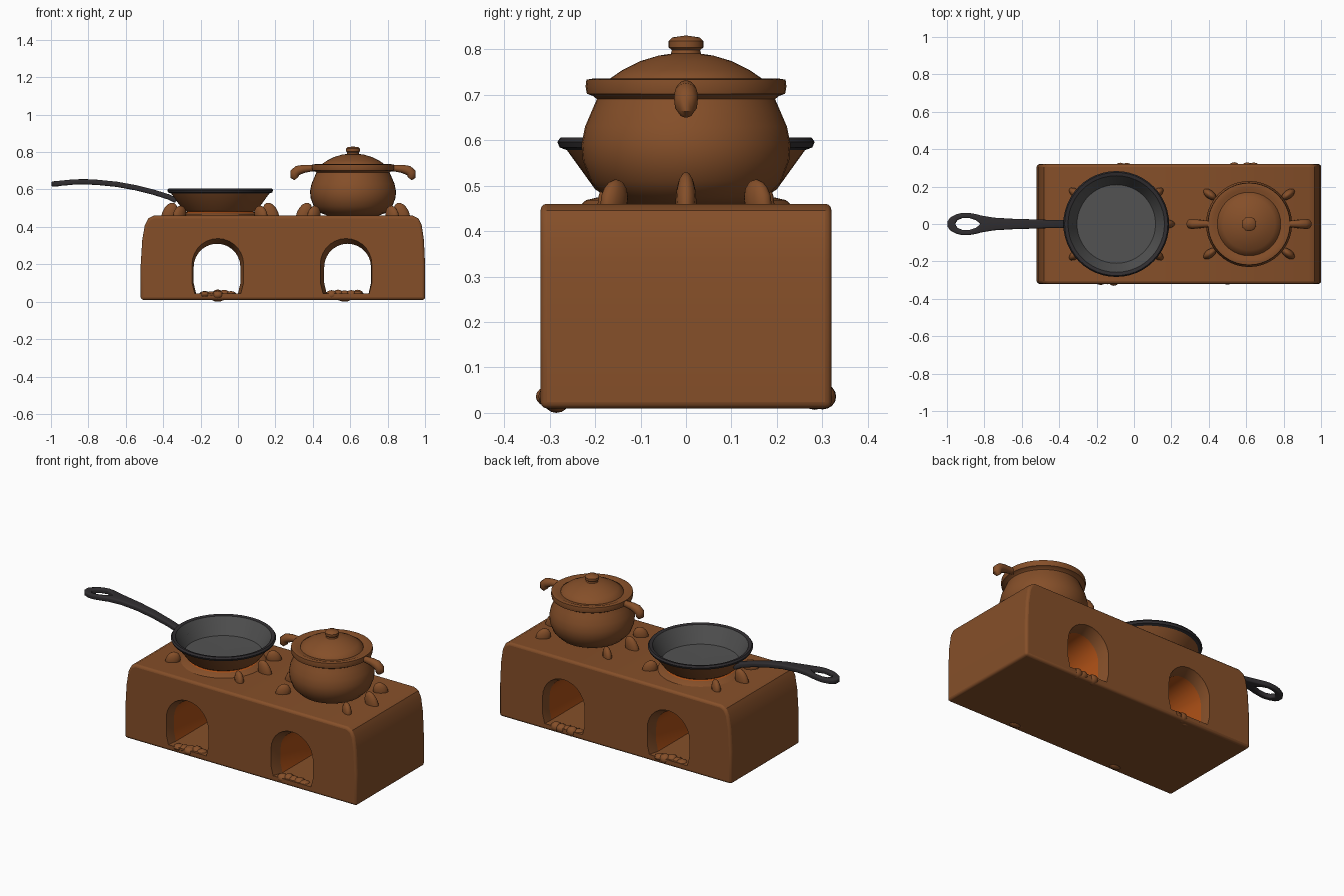
import bpy, bmesh, math, random
from mathutils import Vector, Matrix

if "Cube" in bpy.data.objects:
    bpy.data.objects.remove(bpy.data.objects["Cube"])

random.seed(4)
PAN_X, POT_X = -0.095, 0.615


def material(name, rgb):
    m = bpy.data.materials.new(name)
    m.diffuse_color = (*rgb, 1)
    m.use_nodes = True
    m.node_tree.nodes["Principled BSDF"].inputs["Base Color"].default_value = m.diffuse_color
    return m


CLAY = material("clay brown", (0.235, 0.078, 0.022))
FIRE = material("fired orange", (0.42, 0.08, 0.008))
GREY = material("pan grey", (0.085, 0.085, 0.085))
IRON = material("dark iron", (0.03, 0.027, 0.03))


def finish(bm, name, mats, angle=40):
    bmesh.ops.remove_doubles(bm, verts=bm.verts, dist=1e-5)
    bmesh.ops.recalc_face_normals(bm, faces=bm.faces)
    me = bpy.data.meshes.new(name)
    bm.to_mesh(me)
    bm.free()
    ob = bpy.data.objects.new(name, me)
    bpy.context.collection.objects.link(ob)
    for m in mats:
        me.materials.append(m)
    select(ob)
    bpy.ops.object.shade_smooth_by_angle(angle=math.radians(angle))
    return ob


def select(ob):
    bpy.ops.object.select_all(action='DESELECT')
    ob.select_set(True)
    bpy.context.view_layer.objects.active = ob


def apply_all(ob):
    select(ob)
    for m in list(ob.modifiers):
        bpy.ops.object.modifier_apply(modifier=m.name)


def loft(bm, rings, mat=lambda i: 0, caps=True):
    """Join closed rings of points into a skin."""
    vs = [[bm.verts.new(p) for p in r] for r in rings]
    n = len(vs[0])
    for i, (a, b) in enumerate(zip(vs, vs[1:])):
        for j in range(n):
            k = (j + 1) % n
            bm.faces.new((a[j], a[k], b[k], b[j])).material_index = mat(i)
    if caps:
        bm.faces.new(vs[0]).material_index = mat(0)
        bm.faces.new(vs[-1][::-1]).material_index = mat(len(vs) - 2)


def revolve(name, x, profile, mats, rule=lambda i: 0, seg=40, angle=40):
    bm = bmesh.new()
    rings = [[(x + r * math.cos(2 * math.pi * j / seg), r * math.sin(2 * math.pi * j / seg), z)
              for j in range(seg)] for r, z in profile]
    loft(bm, rings, rule)
    return finish(bm, name, mats, angle)


# Stove block: rounded-shoulder profile extruded front to back
side = [(-.52, .01), (-.52, .2), (-.512, .33), (-.498, .41), (-.48, .445), (-.45, .46),
        (.935, .46), (.965, .445), (.982, .41), (.994, .33), (1, .2), (1, .01)]
bm = bmesh.new()
loft(bm, [[(x, y, z) for x, z in side] for y in (-.32, .32)])
stove = finish(bm, "stove_block", [CLAY, FIRE])
bev = stove.modifiers.new("soft edges", 'BEVEL')
bev.width, bev.segments, bev.limit_method = .014, 3, 'ANGLE'
bev.angle_limit = math.radians(50)
apply_all(stove)


# Arched fire tunnels, flared at both mouths
def arch(cx, w, top, y, n=14):
    spring = top - w
    pts = [(cx - w * .9, y, .045), (cx - w, y, .1)]
    pts += [(cx - w * math.cos(math.pi * i / n), y, spring + w * math.sin(math.pi * i / n))
            for i in range(n + 1)]
    return pts + [(cx + w, y, .1), (cx + w * .9, y, .045)]


for cx, lean in ((-.108, -.004), (.578, .008)):
    bm = bmesh.new()
    loft(bm, [arch(cx, .142, .345, -.34), arch(cx, .136, .335, -.312),
              arch(cx + lean, .125, .31, -.26), arch(cx + lean, .125, .31, .26),
              arch(cx, .136, .335, .312), arch(cx, .142, .345, .34)])
    cutter = finish(bm, "tunnel_cutter", [CLAY])
    cutter.hide_render = True
    cut = stove.modifiers.new("tunnel", 'BOOLEAN')
    cut.object, cut.operation, cut.solver = cutter, 'DIFFERENCE', 'EXACT'
    apply_all(stove)
    bpy.data.objects.remove(cutter)

# Tunnel walls are fired orange, the floors stay clay
for p in stove.data.polygons:
    c = p.center
    inside = -.3 < c.x < .8 and .06 < c.z < .4 and abs(c.y) < .25
    p.material_index = 1 if inside else 0
select(stove)
bpy.ops.object.shade_smooth_by_angle(angle=math.radians(35))


# Lumps: egg-shaped pot rests and rubble
def egg(bm, loc, scale, tilt=Matrix()):
    m = Matrix.Translation(loc) @ tilt @ Matrix.Diagonal((*scale, 1))
    bmesh.ops.create_uvsphere(bm, u_segments=12, v_segments=8, radius=1, matrix=m)


for name, cx, ring in (("pan_rests", PAN_X, .272), ("pot_rests", POT_X, .262)):
    bm = bmesh.new()
    for deg in (0, 37, 143, 180, 217, 323):
        a = math.radians(deg)
        high = deg % 180 == 0
        tilt = Matrix.Rotation(a, 4, 'Z') @ Matrix.Rotation(math.radians(-22), 4, 'Y')
        egg(bm, (cx + ring * math.cos(a), ring * math.sin(a), .465),
            (.04, .023, .068 if high else .05), tilt)
    finish(bm, name, [CLAY], 60)

bm = bmesh.new()
for cx in (-.108, .57):
    for y in (-.29, .29):
        for i in range(5):
            egg(bm, (cx - .07 + i * .035, y + random.uniform(-.012, .012), .036),
                (.032, .03, random.uniform(.018, .03)))
    egg(bm, (cx, -.285, .03), (.045, .03, .03))
finish(bm, "tunnel_rubble", [CLAY], 30)

# Burner ring under the pan, with a glowing inner disc
revolve("pan_burner", PAN_X, [(.235, .455), (.22, .468), (.19, .475), (.17, .484), (.001, .484)],
        [CLAY, FIRE], lambda i: 1 if i > 1 else 0)

# Frying pan: clay outside, iron rim, grey inside
revolve("frying_pan", PAN_X,
        [(.001, .482), (.185, .482), (.2, .492), (.262, .578), (.278, .584), (.283, .596),
         (.276, .606), (.258, .602), (.21, .508), (.001, .505)],
        [CLAY, IRON, GREY], lambda i: 0 if i < 3 else 1 if i < 7 else 2, 48, 30)

# Pan handle: strip of (x, z, outer half-width, hole half-width), thickened
stations = [(-.33, .54, .034, 0), (-.37, .56, .022, 0), (-.45, .585, .022, 0),
            (-.55, .61, .025, 0), (-.65, .628, .028, 0), (-.75, .638, .034, 0),
            (-.82, .641, .046, 0), (-.845, .641, .053, .02), (-.88, .64, .059, .032),
            (-.92, .636, .059, .031), (-.945, .634, .053, .02), (-.957, .632, .048, 0),
            (-.983, .63, .034, 0), (-.998, .63, .013, 0)]
bm = bmesh.new()
for s in (-1, 1):
    rows = [(bm.verts.new((x, s * i, z)), bm.verts.new((x, s * o, z))) for x, z, o, i in stations]
    for a, b in zip(rows, rows[1:]):
        bm.faces.new((a[0], a[1], b[1], b[0]))
handle = finish(bm, "pan_handle", [IRON])
sol = handle.modifiers.new("thickness", 'SOLIDIFY')
sol.thickness, sol.offset = .028, 0
bev = handle.modifiers.new("round", 'BEVEL')
bev.width, bev.segments, bev.limit_method = .008, 3, 'ANGLE'
bev.angle_limit = math.radians(50)
apply_all(handle)
bpy.ops.object.shade_smooth_by_angle(angle=math.radians(50))

# Clay pot with flared rim
revolve("cooking_pot", POT_X,
        [(.001, .458), (.13, .458), (.175, .475), (.21, .51), (.227, .555), (.23, .59),
         (.222, .63), (.207, .665), (.196, .69), (.204, .697), (.218, .702), (.221, .718),
         (.219, .733), (.2, .736), (.185, .73), (.001, .725)], [CLAY])

# Domed lid and knob
revolve("pot_lid", POT_X,
        [(.172, .722), (.168, .735), (.14, .754), (.1, .774), (.06, .786), (.033, .79),
         (.031, .798), (.038, .804), (.038, .818), (.03, .826), (.001, .83)], [CLAY])

# Pot lugs: drooping tapered tubes on both sides
path = [(.18, .712, .014), (.225, .714, .018), (.265, .71, .022), (.295, .702, .026),
        (.312, .688, .026), (.312, .67, .024), (.303, .658, .014)]
for s, name in ((-1, "pot_lug_left"), (1, "pot_lug_right")):
    rings = []
    for i, (r, z, w) in enumerate(path):
        a, b = path[max(i - 1, 0)], path[min(i + 1, len(path) - 1)]
        t = Vector((b[0] - a[0], 0, b[1] - a[1])).normalized()
        n = Vector((-t.z, 0, t.x))
        ring = []
        for j in range(12):
            q = 2 * math.pi * j / 12
            p = Vector((r, 0, z)) + n * (w * math.cos(q)) + Vector((0, w * math.sin(q), 0))
            ring.append((POT_X + s * p.x, p.y, p.z))
        rings.append(ring)
    bm = bmesh.new()
    loft(bm, rings)
    finish(bm, name, [CLAY], 50)
